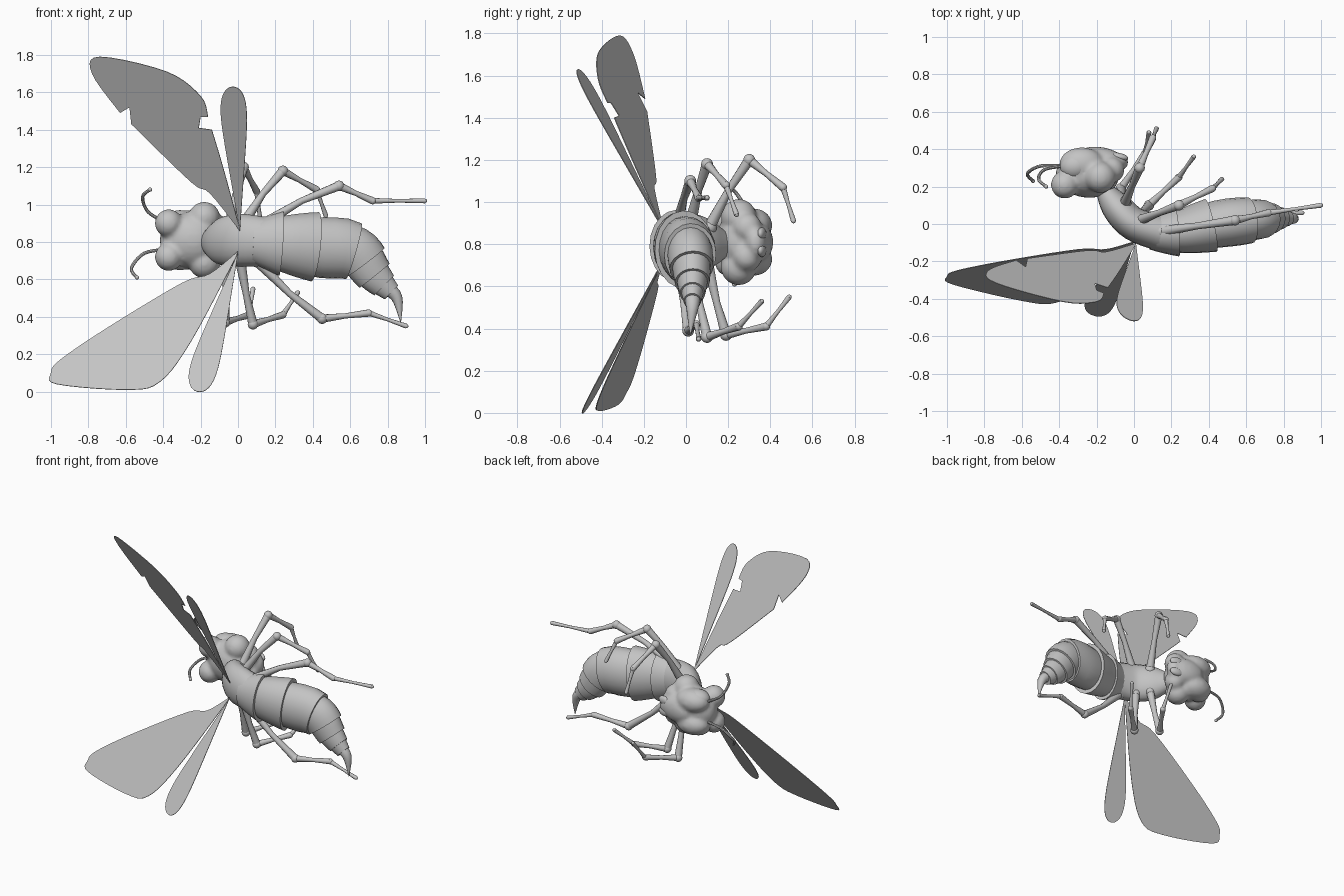
import bpy, bmesh, math
from mathutils import Vector, Matrix

if "Cube" in bpy.data.objects:
    bpy.data.objects.remove(bpy.data.objects["Cube"])

grey = (0.55, 0.55, 0.55, 1)
material = bpy.data.materials.new("plain_grey")
material.use_nodes = True
material.diffuse_color = grey
material.node_tree.nodes["Principled BSDF"].inputs["Base Color"].default_value = grey

MIDDLE = 0.81
UP = Vector((0, 0, 1))


def finish(name, bm, smooth=True):
    bmesh.ops.recalc_face_normals(bm, faces=bm.faces)
    mesh = bpy.data.meshes.new(name)
    bm.to_mesh(mesh)
    bm.free()
    part = bpy.data.objects.new(name, mesh)
    bpy.context.collection.objects.link(part)
    mesh.materials.append(material)
    if smooth:
        bpy.ops.object.select_all(action='DESELECT')
        part.select_set(True)
        bpy.context.view_layer.objects.active = part
        bpy.ops.object.shade_smooth_by_angle(angle=math.radians(40))
    return part


def curve_point(controls, u):
    """Point at parameter u on a smooth curve through the controls."""
    last = len(controls) - 1
    start = min(int(u), last - 1)
    t = u - start
    before, a, b, after = (Vector(controls[max(0, min(last, start + step))])
                           for step in (-1, 0, 1, 2))
    leave, arrive = (b - before) / 2, (after - a) / 2
    return (a + leave * t + (3 * (b - a) - 2 * leave - arrive) * t ** 2
            + (2 * (a - b) + leave + arrive) * t ** 3)


def smooth_curve(controls, steps=5):
    count = (len(controls) - 1) * steps
    return [curve_point(controls, i / steps) for i in range(count + 1)]


def loft(bm, rings, across, sides=20):
    """Closed tube; each ring holds a centre, a half width and perhaps a half depth."""
    centres = [Vector(ring[:3]) for ring in rings]
    loops = []
    for i, ring in enumerate(rings):
        following = centres[min(i + 1, len(rings) - 1)]
        tangent = (following - centres[max(i - 1, 0)]).normalized()
        wide = (across - tangent * across.dot(tangent)).normalized()
        deep = tangent.cross(wide)
        angles = [math.tau * k / sides for k in range(sides)]
        loops.append([bm.verts.new(centres[i] + wide * ring[3] * math.cos(angle)
                                   + deep * ring[-1] * math.sin(angle)) for angle in angles])
    for near, far in zip(loops, loops[1:]):
        for k in range(sides):
            bm.faces.new((near[k - 1], near[k], far[k], far[k - 1]))
    bm.faces.new(loops[0])
    bm.faces.new(loops[-1])


def ball(bm, centre, radii, turn=0.0):
    placement = (Matrix.Translation(centre) @ Matrix.Rotation(turn, 4, 'Z')
                 @ Matrix.Diagonal((*radii, 1)))
    bmesh.ops.create_uvsphere(bm, u_segments=24, v_segments=14, radius=1, matrix=placement)


def round_ball(bm, centre, radius):
    ball(bm, centre, (radius, radius, radius))


# Thorax, slanting from the neck down to the waist
bm = bmesh.new()
thorax_path = [(-.17, .2, .8, .05, .04), (-.1, .1, .8, .12, .08),
               (0, 0, .81, .14, .09), (.16, -.05, .8, .13, .1)]
loft(bm, smooth_curve(thorax_path), UP)
finish("thorax", bm)

# Abdomen, overlapping segments that flare to a lip at the rear
bm = bmesh.new()
tail_side = Vector((0.3, 0, 1))
abdomen_path = [(.08, -.05, .8, .13, .1), (.25, -.04, .79, .17, .13), (.45, 0, .77, .18, .14),
                (.62, .02, .75, .15, .12), (.73, .03, .62, .1, .08), (.82, .03, .53, .05, .04)]
breaks = [0, 0.9, 1.8, 3, 3.5, 4, 4.5, 5]
for start, end in zip(breaks, breaks[1:]):
    rings = []
    for step in range(5):
        along = step / 4
        ring = curve_point(abdomen_path, max(0, start - 0.15) * (1 - along) + end * along)
        flare = 0.86 + 0.17 * along
        rings.append((*ring[:3], ring[3] * flare, ring[4] * flare))
    loft(bm, rings, tail_side)
finish("abdomen", bm)

# Sting
bm = bmesh.new()
sting_path = [(.79, .03, .56, .04), (.85, .03, .5, .03), (.87, .02, .37, .002)]
loft(bm, smooth_curve(sting_path), tail_side, sides=12)
finish("sting", bm)

# Head, fused from rounded masses
bm = bmesh.new()
ball(bm, (-.25, .26, MIDDLE), (.17, .12, .15), -0.1)
ball(bm, (-.17, .35, MIDDLE), (.13, .06, .09), -0.2)
ball(bm, (-.09, .33, MIDDLE), (.06, .05, .08))
for side in (-1, 1):
    round_ball(bm, (-.18, .25, MIDDLE + side * .12), .085)
    round_ball(bm, (-.37, .21, MIDDLE + side * .09), .075)
    round_ball(bm, (-.12, .29, MIDDLE + side * .07), .07)
    ball(bm, (-.28, .32, MIDDLE + side * .08), (.12, .09, .08))
head = finish("head", bm)
fuse = head.modifiers.new("fuse", 'REMESH')
fuse.mode = 'VOXEL'
fuse.voxel_size = 0.012
fuse.use_smooth_shade = True
soften = head.modifiers.new("soften", 'SMOOTH')
soften.iterations = 6

# Eyes and jaws
for label, side in (("left", 1), ("right", -1)):
    bm = bmesh.new()
    ball(bm, (-.31, .31, MIDDLE + side * .1), (.085, .07, .06), 0.2)
    finish(label + "_eye", bm)
    bm = bmesh.new()
    ball(bm, (-.08, .36, MIDDLE + side * .04), (.05, .02, .03), -0.2)
    finish(label + "_jaw", bm)

# Antennae
antennae = {
    "left_antenna": [(-.38, .31, .9), (-.48, .29, .96), (-.51, .24, 1.04), (-.47, .2, 1.08)],
    "right_antenna": [(-.38, .31, .76), (-.5, .31, .74), (-.57, .27, .66), (-.54, .23, .61)],
}
for name, path in antennae.items():
    bm = bmesh.new()
    loft(bm, [(*point, .009) for point in smooth_curve(path)], Vector((0.2, 1, 0.1)), sides=8)
    round_ball(bm, path[-1], .011)
    finish(name, bm)

# Legs, each from hip to knee, ankle and toe
legs = {
    "left_front_leg": [(-.05, .11, .88), (.03, .3, 1.2), (.1, .46, 1.07), (.12, .51, .91)],
    "left_middle_leg": [(.03, .02, .9), (.24, .1, 1.18), (.42, .19, 1.08), (.47, .24, .94)],
    "left_hind_leg": [(.14, -.04, .9), (.54, .02, 1.1), (.72, .06, 1.02), (1, .1, 1.02)],
    "right_front_leg": [(-.06, .1, .72), (-.07, .19, .37), (.06, .38, .41), (.08, .49, .55)],
    "right_middle_leg": [(.01, .03, .71), (.08, .1, .36), (.24, .25, .41), (.32, .36, .53)],
    "right_hind_leg": [(.1, -.03, .7), (.45, .01, .39), (.7, .05, .42), (.9, .06, .35)],
}
knob_sizes = (.036, .028, .019, .011)
for name, joints in legs.items():
    joints = [Vector(joint) for joint in joints]
    bow = UP * (.02 if "left" in name else -.02)
    bm = bmesh.new()
    for joint, knob in zip(joints, knob_sizes):
        round_ball(bm, joint, knob)
    for upper, lower, knob in zip(joints, joints[1:], knob_sizes):
        centre = (upper + lower) / 2 + bow
        bow = bow * 0
        rings = [(*upper, knob * 0.8), (*centre, knob / 2), (*lower, knob * 0.7)]
        loft(bm, rings, Vector((0.3, 0.9, 0.2)), sides=10)
    finish(name, bm)


# Wings, flat outlines in x and z laid on a slanted plane through the root
def wing(name, outline, root_z, slope_x, slope_z):
    bm = bmesh.new()
    bm.faces.new([bm.verts.new((x, slope_x * x + slope_z * (z - root_z) - 0.1, z))
                  for x, z in outline])
    part = finish(name, bm, smooth=False)
    sheet = part.modifiers.new("thickness", 'SOLIDIFY')
    sheet.thickness = 0.004
    sheet.offset = 0


def teardrop(root, tip, width):
    """Blade that widens steadily and ends in a round tip."""
    root, axis = Vector(root), Vector(tip) - Vector(root)
    across = axis.orthogonal().normalized() * width
    outline = []
    for step in range(40):
        angle = math.pi * step / 40
        reach = math.sin(angle)
        swell = math.copysign(reach * math.sqrt(1 - reach ** 8), math.cos(angle))
        outline.append(root + axis * reach + across * swell)
    return outline


left_plane = (.86, -.4, -.55)
right_plane = (.74, -.19, .58)

# The torn left wing has a notch on each edge between its smooth runs
leading_run = [(.01, .86), (-.15, 1.06), (-.25, 1.12), (-.57, 1.43)]
outer_run = [(-.63, 1.49), (-.78, 1.7), (-.74, 1.79), (-.38, 1.71), (-.2, 1.58), (-.16, 1.47)]
trailing_run = [(-.14, 1.4), (-.08, 1.2), (.01, .87)]
torn_outline = (smooth_curve(leading_run) + [(-.58, 1.52)] + smooth_curve(outer_run)
                + [(-.2, 1.47), (-.21, 1.41)] + smooth_curve(trailing_run))
wing("left_fore_wing", torn_outline, *left_plane)

whole_run = [(0, .75), (-.15, .63), (-.3, .58), (-.7, .34), (-.95, .17), (-1, .1), (-.97, .04),
             (-.6, .01), (-.42, .05), (-.25, .27), (-.01, .72)]
wing("right_fore_wing", smooth_curve(whole_run), *right_plane)
wing("left_hind_wing", teardrop((.01, .86), (-.03, 1.63), .095), *left_plane)
wing("right_hind_wing", teardrop((0, .74), (-.22, 0), .1), *right_plane)
